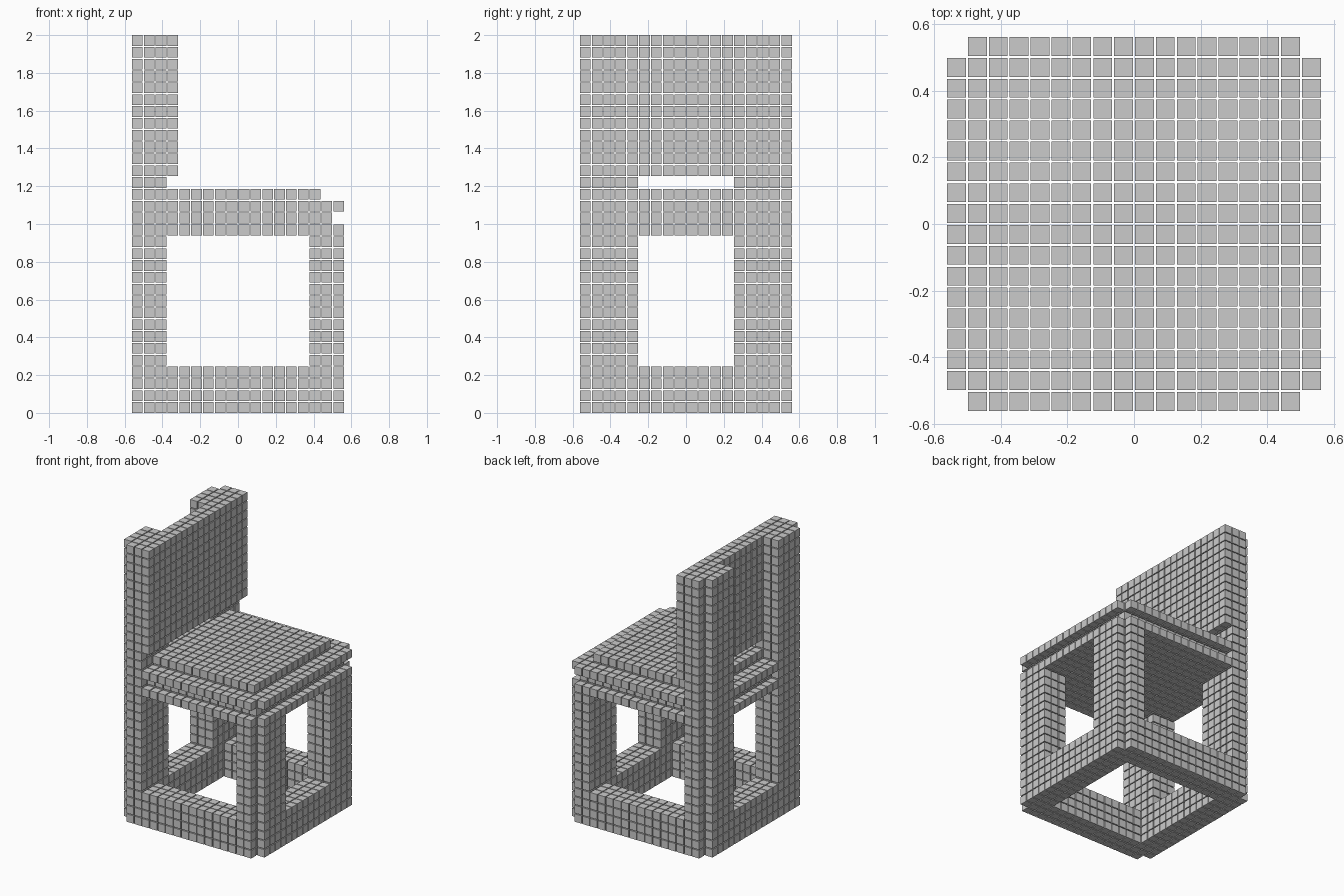
import bpy
import bmesh
from mathutils import Matrix, Vector

if "Cube" in bpy.data.objects:
    bpy.data.objects.remove(bpy.data.objects["Cube"], do_unlink=True)

WIDE, TALL = 18, 32            # grid cells across and up
FILL = 0.9                     # block size within its cell
PITCH = 2 / (TALL - 1 + FILL)
LAST = WIDE - 1
filled = set()


def box(xs, ys, zs):
    """Cells of a box; each range is (first, end)."""
    return {(x, y, z) for x in range(*xs) for y in range(*ys) for z in range(*zs)}


def mirror(cells, axis):
    """Reflect cells across the middle of the grid."""
    return {tuple(LAST - v if i == axis else v for i, v in enumerate(c)) for c in cells}


def slab(inset, zs):
    """Square layer inset evenly from the outline."""
    span = (inset, WIDE - inset)
    return box(span, span, zs)


def build(name, cells):
    """One small cube per free cell, leaving the vertical corners notched."""
    bm = bmesh.new()
    for x, y, z in sorted(cells - filled):
        if x in (0, LAST) and y in (0, LAST):
            continue
        place = Vector((x - LAST / 2, y - LAST / 2, z + FILL / 2)) * PITCH
        bmesh.ops.create_cube(bm, size=FILL * PITCH, matrix=Matrix.Translation(place))
    filled.update(cells)
    mesh = bpy.data.meshes.new(name)
    bm.to_mesh(mesh)
    bm.free()
    bpy.context.collection.objects.link(bpy.data.objects.new(name, mesh))


# Open square base
build("base_frame", slab(0, (0, 4)) - slab(3, (0, 4)))

# Legs, with the rear pair rising to the full height
rear_leg = box((0, 3), (0, 5), (4, TALL))
front_leg = mirror(box((0, 3), (0, 5), (4, 15)), 0)
for name, leg in (("rear_leg", rear_leg), ("front_leg", front_leg)):
    build(name + "_near", leg)
    build(name + "_far", mirror(leg, 1))

# Stepped seat
build("seat_apron", slab(0, (15, 16)))
build("seat_neck", slab(1, (16, 17)))
build("seat_rim", slab(0, (17, 18)))
build("seat_top", slab(2, (18, 19)))

# Back panel
build("back_panel", box((2, 4), (0, WIDE), (20, TALL)))
